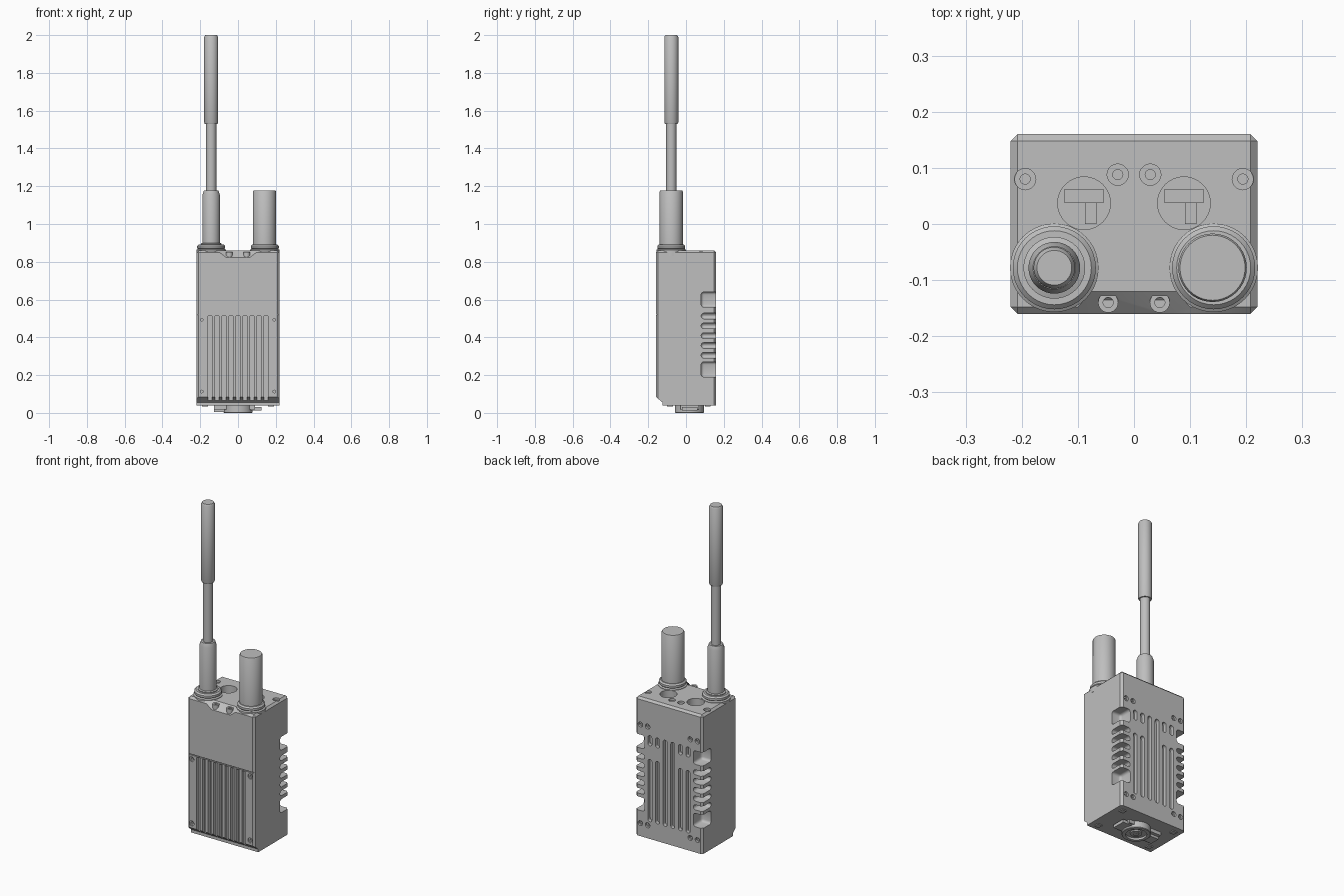
import bpy, bmesh, math
from mathutils import Matrix, Vector

if "Cube" in bpy.data.objects:
    bpy.data.objects.remove(bpy.data.objects["Cube"])

grey = bpy.data.materials.new("mid_grey")
grey.diffuse_color = (0.52, 0.52, 0.52, 1)
grey.use_nodes = True
grey.node_tree.nodes["Principled BSDF"].inputs["Base Color"].default_value = grey.diffuse_color


def finish(name, bm, smooth=True):
    bmesh.ops.recalc_face_normals(bm, faces=bm.faces)
    me = bpy.data.meshes.new(name)
    bm.to_mesh(me)
    bm.free()
    me.materials.append(grey)
    ob = bpy.data.objects.new(name, me)
    bpy.context.collection.objects.link(ob)
    bpy.ops.object.select_all(action='DESELECT')
    ob.select_set(True)
    bpy.context.view_layer.objects.active = ob
    if smooth:
        bpy.ops.object.shade_smooth_by_angle(angle=math.radians(35))
    return ob


def add_box(bm, lo, hi, bevel=0.0, axis=None, seg=3):
    """Box from corner to corner; bevels every edge or only those along one axis."""
    lo, hi = Vector(lo), Vector(hi)
    m = Matrix.Translation((lo + hi) / 2) @ Matrix.Diagonal((*(hi - lo), 1))
    vs = bmesh.ops.create_cube(bm, size=1, matrix=m)['verts']
    if bevel:
        edges = list({e for v in vs for e in v.link_edges})
        if axis is not None:
            edges = [e for e in edges
                     if abs(e.verts[0].co[axis] - e.verts[1].co[axis]) > 1e-5]
        bmesh.ops.bevel(bm, geom=edges, offset=bevel, segments=seg,
                        profile=0.5, affect='EDGES')


def add_lathe(bm, profile, loc, tilt=0, n=32):
    """Closed revolve of (radius, height) points, optionally tilted about x."""
    m = Matrix.Translation(loc) @ Matrix.Rotation(math.radians(tilt), 4, 'X')
    rings = []
    for r, z in profile:
        if r == 0:
            rings.append([bm.verts.new(m @ Vector((0, 0, z)))] * n)
        else:
            rings.append([bm.verts.new(m @ Vector((r * math.cos(2 * math.pi * i / n),
                          r * math.sin(2 * math.pi * i / n), z))) for i in range(n)])
    for a, b in zip(rings, rings[1:]):
        for i in range(n):
            j = (i + 1) % n
            quad = list(dict.fromkeys((a[i], a[j], b[j], b[i])))
            bm.faces.new(quad)


def add_hole(bm, loc, tilt, r, depth, r2, depth2):
    """Counterbored screw hole."""
    add_lathe(bm, [(0, -depth2), (r2, -depth2), (r2, -depth), (r, -depth),
                   (r, 0.03), (0, 0.03)], loc, tilt, 20)


def lathe(name, profile, loc, n=40):
    bm = bmesh.new()
    add_lathe(bm, profile, loc, 0, n)
    return finish(name, bm)


# Body: side profile with undercut front foot, chamfered edges
W, D, TOP, BOT = 0.22, 0.16, 0.86, 0.038
bm = bmesh.new()
prof = [(-D, TOP), (-D, 0.085), (-0.125, 0.056), (-0.125, BOT), (D, BOT), (D, TOP)]
f = bm.faces.new([bm.verts.new((-W, y, z)) for y, z in prof])
ext = bmesh.ops.extrude_face_region(bm, geom=[f])['geom']
bmesh.ops.translate(bm, vec=(2 * W, 0, 0),
                    verts=[v for v in ext if isinstance(v, bmesh.types.BMVert)])
rim = []
for e in bm.edges:
    a, b = (v.co for v in e.verts)
    top_edge = a.z > TOP - 0.01 and b.z > TOP - 0.01
    upright = abs(a.x - b.x) < 1e-5 and abs(a.y - b.y) < 1e-5 and abs(a.z - b.z) > 0.1
    if upright or top_edge:
        rim.append(e)
bmesh.ops.bevel(bm, geom=rim, offset=0.012, segments=1, affect='EDGES')
body = finish("body", bm, smooth=False)

# Cutters for every recess
cut = bmesh.new()
# Front cooling grooves and seam
for i in range(9):
    x = (i - 4) * 0.037
    add_box(cut, (x - 0.011, -0.20, 0.06), (x + 0.011, -0.138, 0.513))
add_box(cut, (-0.3, -0.20, 0.517), (0.3, -0.154, 0.522))
for s in (-1, 1):
    # Front panel screws
    for z in (0.113, 0.493):
        add_hole(cut, (s * 0.192, -D, z), 90, 0.015, 0.006, 0.007, 0.014)
    # Top screws and pockets
    for x, y in ((0.194, 0.08), (0.029, 0.088)):
        add_hole(cut, (s * x, y, TOP), 0, 0.019, 0.012, 0.009, 0.025)
    add_lathe(cut, [(0, -0.08), (0.047, -0.08), (0.047, 0.03), (0, 0.03)],
              (s * 0.089, 0.037, TOP))
    # Rear screw holes
    for x in (0.14, 0.187):
        for z in (0.115, 0.70):
            add_hole(cut, (s * x, D, z), -90, 0.015, 0.012, 0.007, 0.022)
    # Rear slots: (x, bottom, top)
    for x, z0, z1 in ((0.025, 0.14, 0.65), (0.075, 0.14, 0.51), (0.075, 0.59, 0.65),
                      (0.125, 0.14, 0.51), (0.125, 0.59, 0.65)):
        add_box(cut, (s * x - 0.013, 0.138, z0), (s * x + 0.013, 0.2, z1), 0.0125, 1, 4)
    # Grip grooves across the rear corners
    spans = [(0.305 + 0.052 * i - 0.015, 0.305 + 0.052 * i + 0.015) for i in range(5)]
    for z0, z1 in spans + [(0.19, 0.27), (0.56, 0.64)]:
        xa, xb = sorted((s * 0.16, s * 0.30))
        add_box(cut, (xa, 0.08, z0), (xb, 0.24, z1), 0.0145)
# Sloped notch in the top front edge
pts = []
for s in (-1, 1):
    pts += [(s * 0.06, -0.165, 0.817), (s * 0.075, -0.12, TOP), (s * 0.115, -0.165, TOP),
            (s * 0.075, -0.12, 0.9), (s * 0.115, -0.165, 0.9)]
hull = bmesh.ops.convex_hull(cut, input=[cut.verts.new(p) for p in pts])
cutter = finish("recess_cutter", cut, smooth=False)
cutter.hide_render = True

bpy.context.view_layer.objects.active = body
mod = body.modifiers.new("recesses", 'BOOLEAN')
mod.operation = 'DIFFERENCE'
mod.solver = 'EXACT'
mod.object = cutter
bpy.ops.object.modifier_apply(modifier=mod.name)
bpy.data.objects.remove(cutter)
bpy.ops.object.select_all(action='DESELECT')
body.select_set(True)
bpy.ops.object.shade_smooth_by_angle(angle=math.radians(35))

# Stepped floors inside the top pockets
for side, s in (("left", -1), ("right", 1)):
    bm = bmesh.new()
    cx = s * 0.089
    add_box(bm, (cx - 0.035, 0.037, 0.775), (cx + 0.035, 0.062, 0.815))
    add_box(bm, (cx + 0.002, 0.0, 0.775), (cx + 0.022, 0.037, 0.80))
    finish("pocket_step_" + side, bm, smooth=False)
    # Screws standing in the front notch
    lathe("notch_screw_" + side, [(0, 0.80), (0.018, 0.80), (0.018, 0.853), (0.009, 0.853),
          (0.009, 0.845), (0, 0.845)], (s * 0.046, -0.14, 0), 24)
    # Collars at the foot of the antenna and knob
    lathe("collar_" + side, [(0, 0.83), (0.079, 0.83), (0.079, 0.863), (0.071, 0.868),
          (0.074, 0.872), (0.074, 0.884), (0.066, 0.892), (0, 0.892)],
          (s * 0.142, -0.078, 0))

# Antenna: base, thin rod, thick tip
lathe("antenna", [(0, 0.88), (0.055, 0.88), (0.055, 0.897), (0.046, 0.90), (0.046, 1.155),
      (0.038, 1.178), (0.027, 1.178), (0.027, 1.53), (0.034, 1.53), (0.037, 1.537),
      (0.037, 1.99), (0.031, 2.0), (0, 2.0)], (-0.142, -0.078, 0))

# Tall control knob
lathe("knob", [(0, 0.88), (0.061, 0.88), (0.061, 1.172), (0.058, 1.177), (0, 1.177)],
      (0.14, -0.078, 0))

# Underside connector: mounting bar, ringed disc, latch
bm = bmesh.new()
add_box(bm, (-0.127, -0.03, 0.018), (0.09, 0.07, BOT + 0.005))
add_box(bm, (0.06, -0.02, 0.012), (0.125, 0.06, 0.03))
add_box(bm, (-0.127, -0.01, 0.004), (-0.06, 0.05, 0.02))
finish("connector_plate", bm, smooth=False)
lathe("connector_disc", [(0, 0.04), (0.077, 0.04), (0.077, 0.003), (0.074, 0.0), (0.056, 0.0),
      (0.056, 0.012), (0.032, 0.012), (0.032, 0.005), (0.015, 0.005), (0.015, 0.0), (0, 0.0)],
      (0.0, 0.018, 0))

# Square feet at the corners of the underside
bm = bmesh.new()
for x in (-0.175, 0.175):
    for y in (-0.085, 0.115):
        add_box(bm, (x - 0.015, y - 0.015, 0.033), (x + 0.015, y + 0.015, 0.045))
finish("underside_pads", bm, smooth=False)
